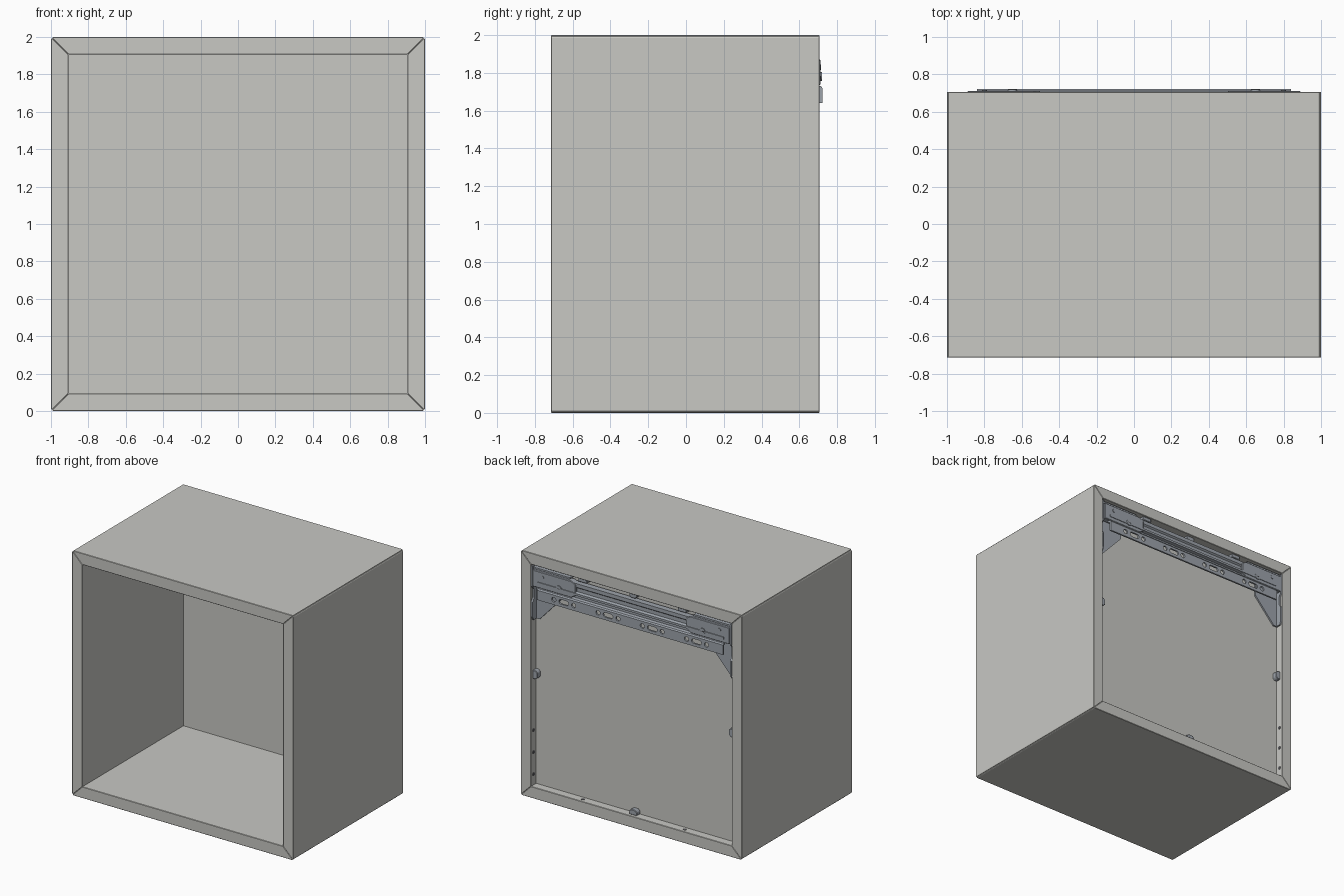
import bpy, bmesh, math
from mathutils import Vector

cube = bpy.data.objects.get("Cube")
if cube:
    bpy.data.objects.remove(cube, do_unlink=True)


def material(name, r, g, b):
    m = bpy.data.materials.new(name)
    m.use_nodes = True
    m.diffuse_color = (r, g, b, 1)
    m.node_tree.nodes["Principled BSDF"].inputs["Base Color"].default_value = (r, g, b, 1)
    return m


BOARD = material("warm light grey", 0.58, 0.58, 0.55)
STEEL = material("zinc grey", 0.34, 0.37, 0.41)
DARK = material("dark grey", 0.12, 0.12, 0.13)


def prism(name, pts, axis, a, b, mat, bevel=0):
    """Extrude a 2D outline along x (outline y,z), y (outline x,z) or z (outline x,y)."""
    put = {"x": lambda p, t: (t, p[0], p[1]),
           "y": lambda p, t: (p[0], t, p[1]),
           "z": lambda p, t: (p[0], p[1], t)}[axis]
    bm = bmesh.new()
    face = bm.faces.new([bm.verts.new(put(p, a)) for p in pts])
    new = bmesh.ops.extrude_face_region(bm, geom=[face])["geom"]
    move = Vector(put((0, 0), b - a))
    bmesh.ops.translate(bm, verts=[v for v in new if isinstance(v, bmesh.types.BMVert)], vec=move)
    bmesh.ops.recalc_face_normals(bm, faces=bm.faces)
    mesh = bpy.data.meshes.new(name)
    bm.to_mesh(mesh)
    bm.free()
    mesh.materials.append(mat)
    ob = bpy.data.objects.new(name, mesh)
    bpy.context.collection.objects.link(ob)
    if bevel:
        mod = ob.modifiers.new("soft edges", "BEVEL")
        mod.width = bevel
    return ob


def rect(u0, u1, v0, v1):
    return [(u0, v0), (u1, v0), (u1, v1), (u0, v1)]


def slot(u, v, r, half=0.0, n=16):
    """Round outline, stretched sideways by half."""
    pts = []
    for i in range(n):
        t = 2 * math.pi * (i + 0.5) / n
        c = math.cos(t)
        pts.append((u + r * c + math.copysign(half, c), v + r * math.sin(t)))
    return pts


FRONT, BACK, IN = -0.715, 0.707, 0.907
PANEL = 0.64

# Four mitred boards
outline = [(IN, -IN), (0.994, -0.994), (1, -0.988), (1, 0.988), (0.994, 0.994), (IN, IN)]
for i, name in enumerate(["left_side", "top_board", "right_side", "bottom_board"]):
    c, s = [(1, 0), (0, 1), (-1, 0), (0, -1)][i]
    prism(name, [(u * c - v * s, 1 + u * s + v * c) for u, v in outline],
          "y", FRONT, BACK, BOARD, 0.003)

# Recessed back panel
prism("back_panel", rect(-IN, IN, 1 - IN, 1 + IN), "y", 0.59, PANEL, BOARD)

# Hanging rail: lower lip, web and two folded ridges as one bent section
section = [(0.708, 1.64), (0.722, 1.64), (0.722, 1.72), (0.714, 1.73), (0.69, 1.735),
           (0.69, 1.76), (0.716, 1.765), (0.716, 1.782), (0.695, 1.79), (0.695, 1.82),
           (0.708, 1.83), (0.708, 1.86), (0.66, 1.86), (0.66, 1.85), (0.685, 1.845),
           (0.68, 1.725), (0.708, 1.715)]
rail = prism("hanging_rail", section, "x", -0.84, 0.84, STEEL)

# Rows of holes cut through the lip
n = 0
for cx in (-0.6, -0.2, 0.2, 0.6):
    for dx, half in ((-0.09, 0), (0, 0.025), (0.09, 0)):
        n += 1
        cutter = prism(f"hole_cutter_{n}", slot(cx + dx, 1.682, 0.019, half),
                       "y", 0.7, 0.74, STEEL)
        cutter.hide_render = True
        cutter.hide_viewport = True
        mod = rail.modifiers.new("hole", "BOOLEAN")
        mod.operation = "DIFFERENCE"
        mod.solver = "EXACT"
        mod.object = cutter

for s, side in ((1, "left"), (-1, "right")):
    def m(pts):
        return [(s * u, v) for u, v in pts]

    # Suspension bracket: gusset, wall flange, carrier and adjusting screws
    prism(side + "_gusset", m([(0.9, 1.88), (0.9, 1.45), (0.865, 1.45), (0.68, 1.65), (0.68, 1.88)]),
          "y", 0.642, 0.655, STEEL)
    prism(side + "_bracket_flange", [(0.642, 1.45), (0.69, 1.45), (0.705, 1.48), (0.705, 1.6),
                                     (0.685, 1.63), (0.685, 1.7), (0.705, 1.73), (0.705, 1.895),
                                     (0.642, 1.895)],
          "x", s * 0.893, s * 0.906, STEEL)
    prism(side + "_bracket_hook", m([(0.5, 1.76), (0.54, 1.735), (0.89, 1.735), (0.89, 1.87),
                                     (0.54, 1.87), (0.5, 1.85)]),
          "y", 0.66, 0.712, STEEL, 0.004)
    prism(side + "_bracket_top", m(rect(0.56, 0.89, 0.645, 0.7)), "z", 1.875, 1.888, STEEL)
    prism(side + "_screw", slot(s * 0.65, 1.78, 0.024), "y", 0.7, 0.719, STEEL)
    prism(side + "_screw_slot", rect(s * 0.65 - 0.014, s * 0.65 + 0.014, 1.777, 1.783),
          "y", 0.718, 0.72, DARK)
    prism(side + "_adjuster", slot(s * 0.8, 1.83, 0.014), "y", 0.7, 0.716, STEEL)

    # Panel clip on the side wall
    prism(side + "_panel_clip", m([(0.907, 0.965), (0.88, 0.965), (0.865, 0.98), (0.865, 1.02),
                                   (0.88, 1.035), (0.907, 1.035)]),
          "y", PANEL, 0.685, STEEL, 0.004)

    # Small wall holes as thin dark discs
    for k, z in enumerate((0.18, 0.36, 0.54)):
        prism(f"{side}_wall_hole_{k + 1}", slot(0.672, z, 0.014),
              "x", s * 0.904, s * 0.908, DARK)
    prism(side + "_floor_hole", slot(s * 0.46, 0.672, 0.014), "z", 0.092, 0.096, DARK)

    # Tabs under the top board
    prism(side + "_top_tab", m(rect(0.41, 0.49, 0.645, 0.695)), "z", 1.875, 1.907, STEEL, 0.004)

# Panel clips at floor and ceiling
for name, z, d in (("bottom_clip", 0.093, 1), ("top_clip", 1.907, -1)):
    prism(name, [(-0.035, z), (0.035, z), (0.035, z + d * 0.027), (0.02, z + d * 0.042),
                 (-0.02, z + d * 0.042), (-0.035, z + d * 0.027)],
          "y", PANEL, 0.685, STEEL, 0.004)
